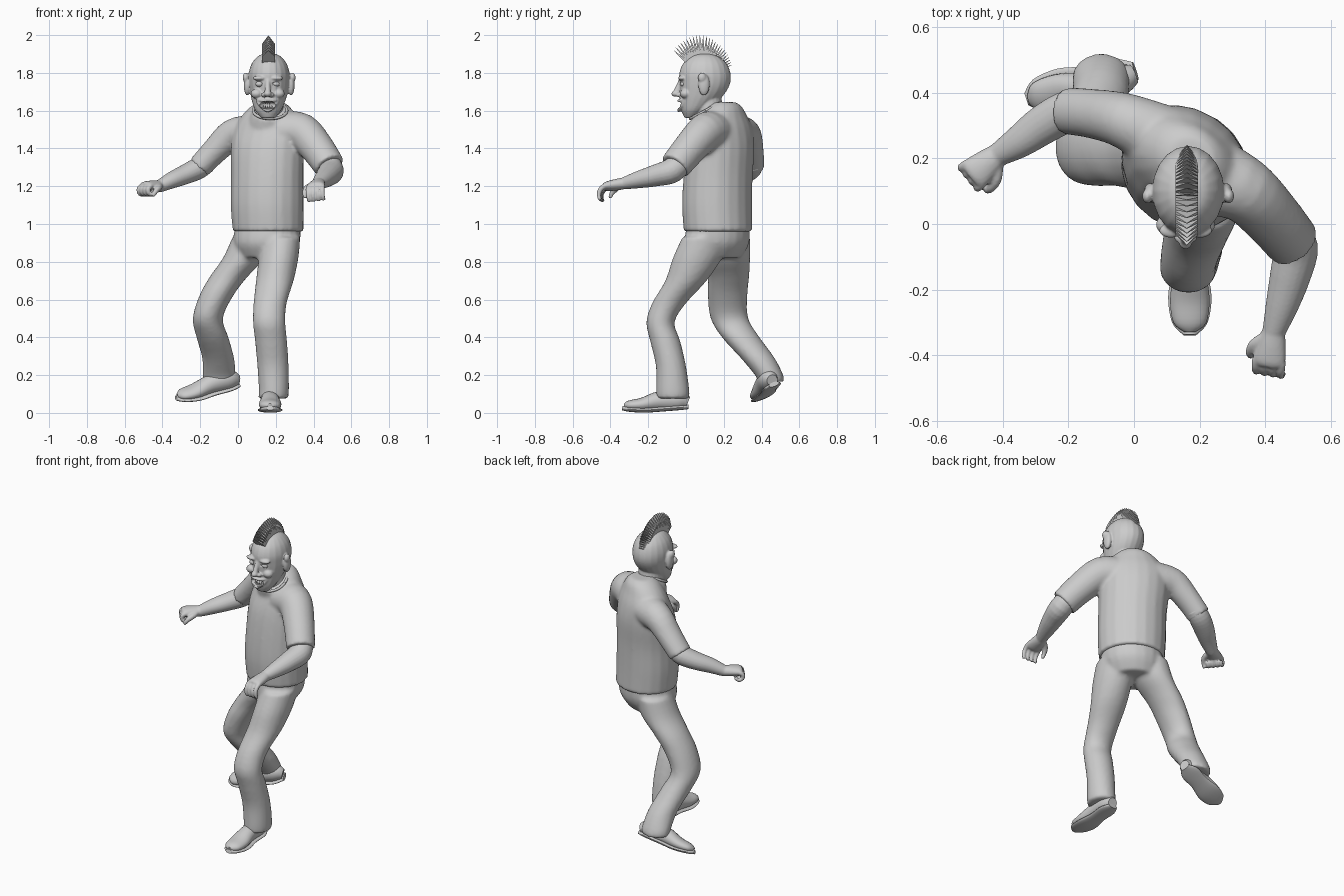
import bpy, bmesh
from math import sin, cos, pi, radians
from mathutils import Vector as V, Matrix, Euler

cube = bpy.data.objects.get("Cube")
if cube:
    bpy.data.objects.remove(cube)

grey = bpy.data.materials.new("plain grey")
grey.use_nodes = True
COLOUR = (0.6, 0.6, 0.6, 1)
grey.diffuse_color = COLOUR
grey.node_tree.nodes["Principled BSDF"].inputs["Base Color"].default_value = COLOUR
UP = V((0, 0, 1))


def spline(stations, steps=4):
    """Smooth curve through stations of (x, y, z, half width, half height)."""
    p = [stations[0]] + list(stations) + [stations[-1]]
    out = []
    for i in range(1, len(p) - 2):
        for k in range(steps):
            t = k / steps
            out.append([0.5 * (2 * b + (c - a) * t + (2 * a - 5 * b + 4 * c - d) * t * t
                               + (3 * b - a - 3 * c + d) * t ** 3)
                        for a, b, c, d in zip(*p[i - 1:i + 3])])
    return out + [list(stations[-1])]


def loft(bm, stations, ref=UP, yaw=None, n=20):
    """Closed tube; rings lie level when a yaw is given, else across the path."""
    pts = spline(stations)
    rings = []
    for i, q in enumerate(pts):
        if yaw is not None:
            a, b = V((cos(yaw), sin(yaw), 0)), V((-sin(yaw), cos(yaw), 0))
        else:
            t = V(pts[min(i + 1, len(pts) - 1)][:3]) - V(pts[max(i - 1, 0)][:3])
            a = t.cross(ref).normalized()
            b = a.cross(t).normalized()
        rings.append([bm.verts.new(V(q[:3]) + a * q[3] * cos(2 * pi * j / n)
                                   + b * q[4] * sin(2 * pi * j / n)) for j in range(n)])
    for r, s in zip(rings, rings[1:]):
        for j in range(n):
            bm.faces.new((r[j], r[(j + 1) % n], s[(j + 1) % n], s[j]))
    bm.faces.new(rings[0][::-1])
    bm.faces.new(rings[-1])


def ball(bm, loc, radii):
    m = Matrix.Translation(loc) @ Matrix.Diagonal((*radii, 1))
    bmesh.ops.create_uvsphere(bm, u_segments=20, v_segments=12, radius=1, matrix=m)


def make(name, bm, smooth=True):
    bmesh.ops.recalc_face_normals(bm, faces=bm.faces)
    me = bpy.data.meshes.new(name)
    bm.to_mesh(me)
    bm.free()
    me.materials.append(grey)
    ob = bpy.data.objects.new(name, me)
    bpy.context.collection.objects.link(ob)
    if smooth:
        me.polygons.foreach_set("use_smooth", [True] * len(me.polygons))
        me.set_sharp_from_angle(angle=radians(50))
    return ob


def fuse(name, bm, voxel, relax=4, cutter=None):
    """Merge overlapping solids into one soft skin, then cut hollows."""
    ob = make(name, bm)
    r = ob.modifiers.new("merge", 'REMESH')
    r.mode = 'VOXEL'
    r.voxel_size = voxel
    r.use_smooth_shade = True
    s = ob.modifiers.new("relax", 'SMOOTH')
    s.factor, s.iterations = 0.5, relax
    if cutter:
        b = ob.modifiers.new("hollow", 'BOOLEAN')
        b.operation, b.object = 'DIFFERENCE', cutter
        cutter.hide_render = True
        cutter.hide_set(True)
    return ob


# Trousers: pelvis and two striding legs
TURN = radians(-33)
bm = bmesh.new()
loft(bm, [(.16, .17, 1, .18, .16), (.15, .165, .9, .18, .165), (.14, .165, .82, .14, .12)], yaw=TURN)
loft(bm, [(.23, .1, .93, .1, .12), (.215, .06, .82, .105, .13), (.195, 0, .7, .1, .11),
          (.17, -.09, .58, .088, .09), (.165, -.135, .48, .086, .075), (.175, -.11, .38, .085, .08),
          (.185, -.08, .25, .083, .08), (.19, -.07, .12, .08, .088), (.185, -.07, .075, .08, .088)], yaw=0)
loft(bm, [(.07, .22, .93, .1, .12), (.03, .22, .82, .11, .12), (-.05, .225, .72, .1, .11),
          (-.115, .22, .62, .09, .105), (-.16, .23, .5, .08, .1), (-.135, .29, .4, .085, .1),
          (-.105, .38, .29, .085, .09), (-.1, .44, .2, .088, .075), (-.1, .45, .165, .085, .068)], yaw=0)
fuse("trousers", bm, .012)

# Shirt: trunk, collar rise and two short sleeves
bm = bmesh.new()
loft(bm, [(.16, .17, .96, .193, .177), (.155, .165, 1.1, .2, .18), (.155, .17, 1.25, .2, .175),
          (.155, .185, 1.4, .205, .165), (.16, .195, 1.5, .2, .14), (.165, .195, 1.57, .16, .115),
          (.17, .2, 1.62, .11, .09), (.175, .2, 1.645, .07, .06)], yaw=TURN)
loft(bm, [(.17, .17, 1.48, .13, .12), (.17, .13, 1.56, .11, .1), (.17, .105, 1.6, .088, .088)], ref=V((0, 1, 0)))
loft(bm, [(.07, .27, 1.48, .1, .1), (-.03, .315, 1.47, .085, .085), (-.12, .335, 1.39, .076, .07),
          (-.205, .345, 1.3, .072, .064)])
loft(bm, [(.25, .14, 1.49, .12, .11), (.34, .1, 1.485, .1, .1), (.42, .02, 1.4, .09, .09),
          (.485, -.058, 1.305, .084, .082)])
fuse("shirt", bm, .011)

bm = bmesh.new()
ring = [(.17 + .089 * cos(k * pi / 8), .103 + .08 * sin(k * pi / 8), 1.6 + .042 * sin(k * pi / 8), .008, .008)
        for k in range(17)]
loft(bm, ring, n=8)
make("shirt_collar", bm)


# Arms with hands
def arm(name, forearm, forward, side, bend, curl):
    bm = bmesh.new()
    loft(bm, forearm)
    w, f = V(forearm[-1][:3]), V(forward).normalized()
    s = V(side)
    s = (s - f * s.dot(f)).normalized()
    d = f.cross(s)
    if d.z > 0:
        d.negate()
    palm = [(-.01, .034, .031), (.04, .044, .03), (.09, .05, .025), (.108, .036, .016)]
    loft(bm, [(*(w + f * t), a, b) for t, a, b in palm], ref=-d)
    for k in range(4):
        p, ang = w + f * .09 + s * (k - 1.5) * .026, bend
        path = [(*p, .014, .014)]
        for step in range(4):
            p = p + (f * cos(ang) + d * sin(ang)) * .024
            ang += curl
            r = .0135 - .0012 * step
            path.append((*p, r, r))
        loft(bm, path, ref=s, n=10)
    p = w + f * .02 + s * .025
    thumb = [p, p + s * .03 + f * .03 + d * .01, p + s * .04 + f * .06 + d * .03, p + s * .038 + f * .075 + d * .055]
    loft(bm, [(*q, r, r) for q, r in zip(thumb, (.018, .017, .014, .009))], ref=f.cross(d) + f * .2, n=10)
    fuse(name, bm, .006, 2)


arm("left_arm", [(.46, -.01, 1.35, .06, .06), (.492, -.07, 1.285, .068, .066), (.475, -.16, 1.257, .062, .058),
                 (.45, -.25, 1.235, .05, .046), (.425, -.33, 1.215, .035, .032)],
    (-.15, -.95, -.17), (-1, 0, -.15), radians(20), radians(27))
arm("right_arm", [(-.16, .35, 1.33, .058, .055), (-.21, .34, 1.295, .063, .058), (-.28, .3, 1.262, .06, .052),
                  (-.35, .25, 1.232, .05, .044), (-.415, .21, 1.2, .036, .033)],
    (-.77, -.62, .02), (.65, -.75, 0), radians(40), radians(60))


# Shoes: upper and sole, modelled toe towards -y and then turned
def shoe(side, heel, turn):
    m = Matrix.Translation(heel) @ Euler([radians(a) for a in turn]).to_matrix().to_4x4()
    shapes = {"shoe": [(0, .01, .055, .03, .03), (0, -.04, .07, .05, .055), (0, -.14, .065, .05, .05),
                       (0, -.23, .045, .06, .036), (0, -.3, .04, .05, .026), (0, -.328, .037, .018, .012)],
              "sole": [(0, .013, .032, .03, .012), (0, -.04, .028, .054, .014), (0, -.13, .021, .052, .014),
                       (0, -.22, .015, .066, .014), (0, -.3, .02, .054, .014), (0, -.338, .026, .02, .012)]}
    for part, st in shapes.items():
        bm = bmesh.new()
        loft(bm, st)
        bm.transform(m)
        make(side + "_" + part, bm)


shoe("left", (.17, 0, 0), (0, 0, 0))
shoe("right", (-.005, .475, .12), (12, 20, -71))

# Head: skull, neck, ears and face, with mouth and eye hollows
CX = .157
bm = bmesh.new()
loft(bm, [(.165, .1, 1.903, .025, .03), (.165, .1, 1.888, .06, .075), (.165, .1, 1.85, .092, .115),
          (.165, .1, 1.8, .108, .135), (.165, .1, 1.75, .108, .135), (.165, .09, 1.7, .1, .122),
          (.162, .068, 1.65, .088, .1), (.16, .04, 1.6, .068, .064), (.16, .022, 1.562, .036, .03)], yaw=0)
loft(bm, [(.165, .11, 1.72, .075, .075), (.167, .12, 1.64, .072, .072), (.17, .14, 1.55, .08, .08)], yaw=0)
loft(bm, [(CX, -.02, 1.775, .012, .012), (CX, -.038, 1.73, .014, .014), (CX, -.05, 1.695, .019, .017)], ref=V((1, 0, 0)))
ball(bm, (CX, -.056, 1.69), (.02, .021, .017))
cut = bmesh.new()
eyes = bmesh.new()
for s in (-1, 1):
    ball(bm, (.165 + s * .116, .095, 1.738), (.019, .03, .058))
    ball(bm, (.165 + s * .124, .085, 1.775), (.016, .022, .026))
    ball(bm, (CX + s * .021, -.04, 1.684), (.014, .016, .012))
    ball(bm, (CX + s * .045, -.02, 1.772), (.036, .022, .013))
    ball(bm, (CX + s * .058, -.002, 1.69), (.032, .03, .026))
    ball(cut, (CX + s * .044, -.042, 1.743), (.026, .022, .013))
    ball(eyes, (CX + s * .043, -.013, 1.741), (.021, .017, .015))
for corner, mid, low in ((1.657, 1.653, 1.651), (1.652, 1.618, 1.601)):
    loft(bm, [(CX + dx, y, z, .009, .009) for dx, y, z in
              ((-.055, -.004, corner), (-.03, -.03, mid), (0, -.038, low), (.03, -.03, mid), (.055, -.004, corner))], n=10)
ball(cut, (CX, -.035, 1.63), (.044, .034, .021))
cutter = make("face_hollow_cutter", cut)
fuse("head", bm, .005, 2, cutter)
make("eyes", eyes)

# Pointed teeth in two curved rows
bm = bmesh.new()
for z, tip in ((1.643, pi), (1.617, 0)):
    for k in range(-3, 4):
        m = Matrix.Translation((CX + k * .011, -.023 + .0018 * k * k, z + .0008 * k * k)) @ Matrix.Rotation(tip, 4, 'X')
        bmesh.ops.create_cone(bm, cap_ends=True, segments=6, radius1=.006, radius2=.001, depth=.02, matrix=m)
make("teeth", bm, smooth=False)

# Crest of hair: a fan of gabled blades
bm = bmesh.new()
BLADES = 25
for i in range(BLADES):
    u = i / (BLADES - 1)
    ang = radians(-48 + 116 * u)
    tall = .208 + .012 * sin(pi * min(1, u * 1.6)) - .045 * max(0, u - .4) / .6
    out, along = V((0, sin(ang), cos(ang))), V((0, cos(ang), -sin(ang)))
    sides = []
    for d in (-1, 1):
        sides.append([bm.verts.new(V((.161 + x, .09, 1.78)) + out * r + along * d * t) for x, r, t in
                      ((-.034, .09, .007), (.034, .09, .007), (.034, tall - .045, .005),
                       (0, tall, .0008), (-.034, tall - .045, .005))])
    bm.faces.new(sides[0])
    bm.faces.new(sides[1][::-1])
    for j in range(5):
        k = (j + 1) % 5
        bm.faces.new((sides[0][j], sides[0][k], sides[1][k], sides[1][j]))
make("hair_crest", bm, smooth=False)
